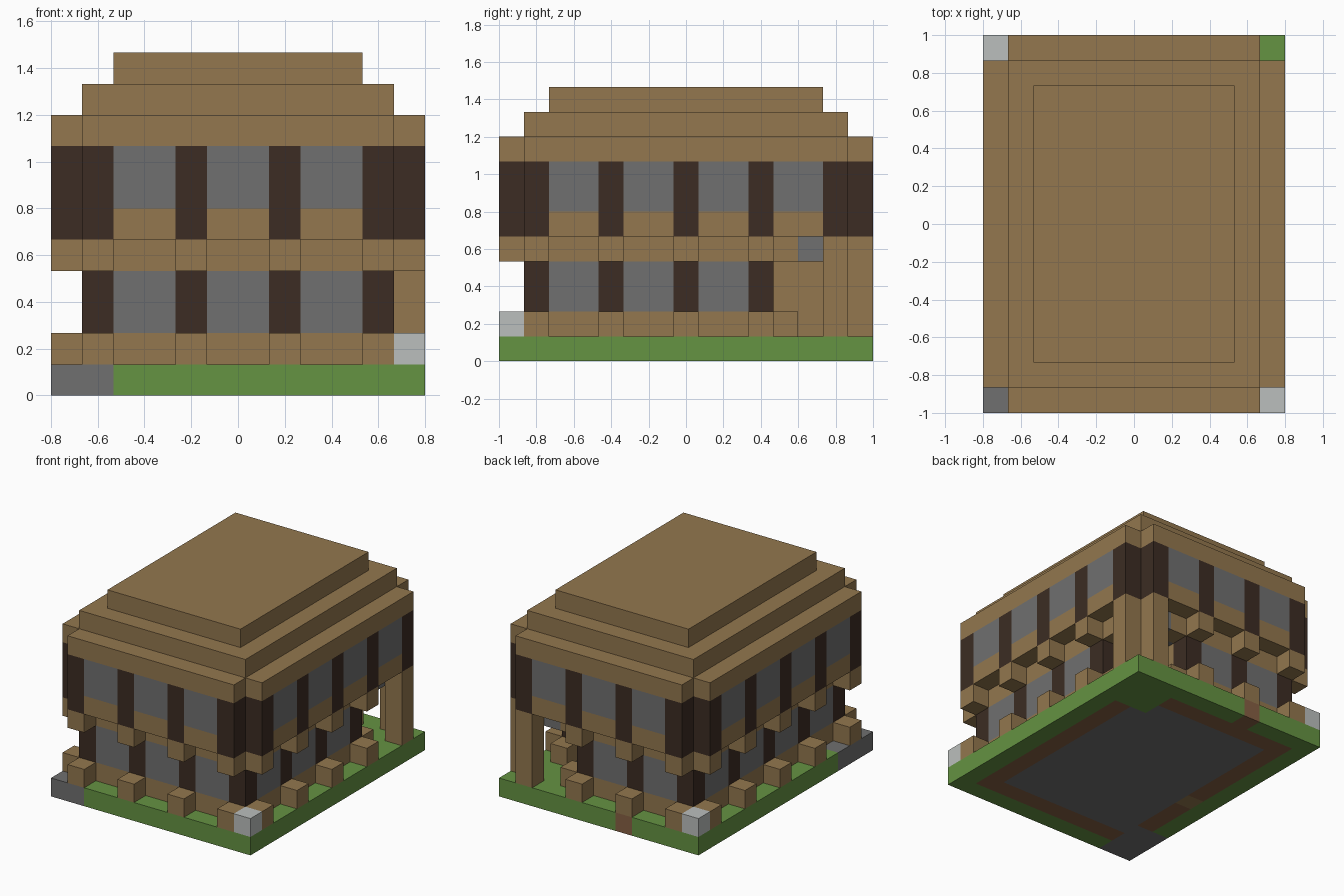
import bpy
import bmesh
from mathutils import Matrix, Vector

if "Cube" in bpy.data.objects:
    bpy.data.objects.remove(bpy.data.objects["Cube"])

U = 2 / 15            # size of one block
NX, NY = 12, 15       # footprint in blocks


def linear(c):
    c /= 255
    return c / 12.92 if c <= 0.04045 else ((c + 0.055) / 1.055) ** 2.4


def material(name, *rgb):
    mat = bpy.data.materials.new(name)
    mat.use_nodes = True
    col = (*[linear(c) for c in rgb], 1)
    mat.diffuse_color = col
    bsdf = mat.node_tree.nodes["Principled BSDF"]
    bsdf.inputs["Base Color"].default_value = col
    bsdf.inputs["Roughness"].default_value = 1
    return mat


WOOD = material("plank_wood", 147, 119, 78)
DARK = material("dark_timber", 60, 44, 35)
GREY = material("grey_stone", 112, 112, 112)
GRASS = material("grass_green", 101, 147, 66)
DIRT = material("dirt_brown", 134, 96, 67)
PALE = material("pale_grey", 187, 191, 189)

parts = {}


def box(name, mat, i0, i1, j0, j1, k0, k1):
    """Collect one block-aligned box; repeats are dropped."""
    parts.setdefault((name, mat), set()).add((i0, i1, j0, j1, k0, k1))


def on_side(name, mat, side, inset, s0, s1, k0, k1):
    """Box in the wall line of one side, s running along that side."""
    near, far_x, far_y = inset, NX - 1 - inset, NY - 1 - inset
    if side == "front":
        box(name, mat, s0, s1, near, near + 1, k0, k1)
    elif side == "back":
        box(name, mat, s0, s1, far_y, far_y + 1, k0, k1)
    elif side == "minus_x":
        box(name, mat, near, near + 1, s0, s1, k0, k1)
    else:
        box(name, mat, far_x, far_x + 1, s0, s1, k0, k1)


# Ground layer
for r in [(2, 12, 0, 1), (0, 4, 14, 15), (5, 12, 14, 15), (0, 1, 3, 14),
          (11, 12, 1, 14), (9, 11, 12, 14)]:
    box("lawn", GRASS, *r, 0, 1)
for r in [(2, 11, 1, 2), (1, 2, 3, 6), (1, 2, 7, 14), (2, 9, 13, 14),
          (10, 11, 2, 12), (4, 5, 14, 15)]:
    box("earth_footing", DIRT, *r, 0, 1)
box("buried_plank", WOOD, 1, 2, 6, 7, 0, 1)
box("path", GREY, 0, 2, 0, 3, 0, 1)
box("floor", GREY, 2, 10, 2, 12, 0, 1)
box("floor", GREY, 2, 9, 12, 13, 0, 1)

# Corner lamps
box("corner_lamp", PALE, 11, 12, 0, 1, 1, 2)
box("corner_lamp", PALE, 0, 1, 14, 15, 1, 2)

# Walls: last post and where the lower storey stops for the porch
SIDES = {"front": (10, 10), "back": (10, 7), "minus_x": (13, 13), "plus_x": (13, 10)}
for side, (last, low_last) in SIDES.items():
    on_side("base_wall", WOOD, side, 1, 1, low_last + 1, 1, 2)
    for s in range(1, last + 1, 3):
        on_side("upper_post", DARK, side, 0, s, s + 1, 5, 8)
        on_side("bracket", WOOD, side, 0, s, s + 1, 4, 5)
        if s <= low_last:
            on_side("lower_post", DARK, side, 1, s, s + 1, 2, 4)
            on_side("footing_block", WOOD, side, 0, s, s + 1, 1, 2)
        if s < last:
            on_side("window_sill", WOOD, side, 0, s + 1, s + 3, 5, 6)
            on_side("upper_window", GREY, side, 0, s + 1, s + 3, 6, 8)
        if s < low_last:
            on_side("lower_window", GREY, side, 1, s + 1, s + 3, 2, 4)

# Recessed porch at the back corner
box("porch_wall", WOOD, 7, 8, 10, 13, 1, 4)
box("porch_wall", WOOD, 8, 10, 10, 11, 1, 4)
for i, j in [(10, 11), (8, 13)]:
    box("footing_block", WOOD, i, i + 1, j, j + 1, 1, 2)
for i, j in [(11, 13), (10, 14)]:
    box("porch_pillar", WOOD, i, i + 1, j, j + 1, 1, 4)

# Floor beam between storeys, with a stone slab over the porch
box("storey_beam", WOOD, 1, 8, 1, 14, 4, 5)
box("storey_beam", WOOD, 8, 11, 1, 11, 4, 5)
for i in range(8, 11):
    for j in range(11, 14):
        wooden = (i, j) in [(10, 11), (8, 13), (10, 13)]
        box("storey_beam" if wooden else "porch_slab",
            WOOD if wooden else GREY, i, i + 1, j, j + 1, 4, 5)

# Stepped roof with notched eave corners
box("roof_eave", WOOD, 0, 12, 1, 14, 8, 9)
box("roof_eave", WOOD, 1, 11, 0, 1, 8, 9)
box("roof_eave", WOOD, 1, 11, 14, 15, 8, 9)
box("roof_middle", WOOD, 1, 11, 1, 14, 9, 10)
box("roof_top", WOOD, 2, 10, 2, 13, 10, 11)

# Turn the collected boxes into one object per part
for (name, mat), boxes in parts.items():
    bm = bmesh.new()
    for i0, i1, j0, j1, k0, k1 in sorted(boxes):
        centre = Vector(((i0 + i1 - NX) / 2, (j0 + j1 - NY) / 2, (k0 + k1) / 2)) * U
        size = Vector((i1 - i0, j1 - j0, k1 - k0)) * U
        bmesh.ops.create_cube(bm, size=1,
                              matrix=Matrix.Translation(centre) @ Matrix.Diagonal((*size, 1)))
    mesh = bpy.data.meshes.new(name)
    bm.to_mesh(mesh)
    bm.free()
    mesh.materials.append(mat)
    bpy.context.scene.collection.objects.link(bpy.data.objects.new(name, mesh))
